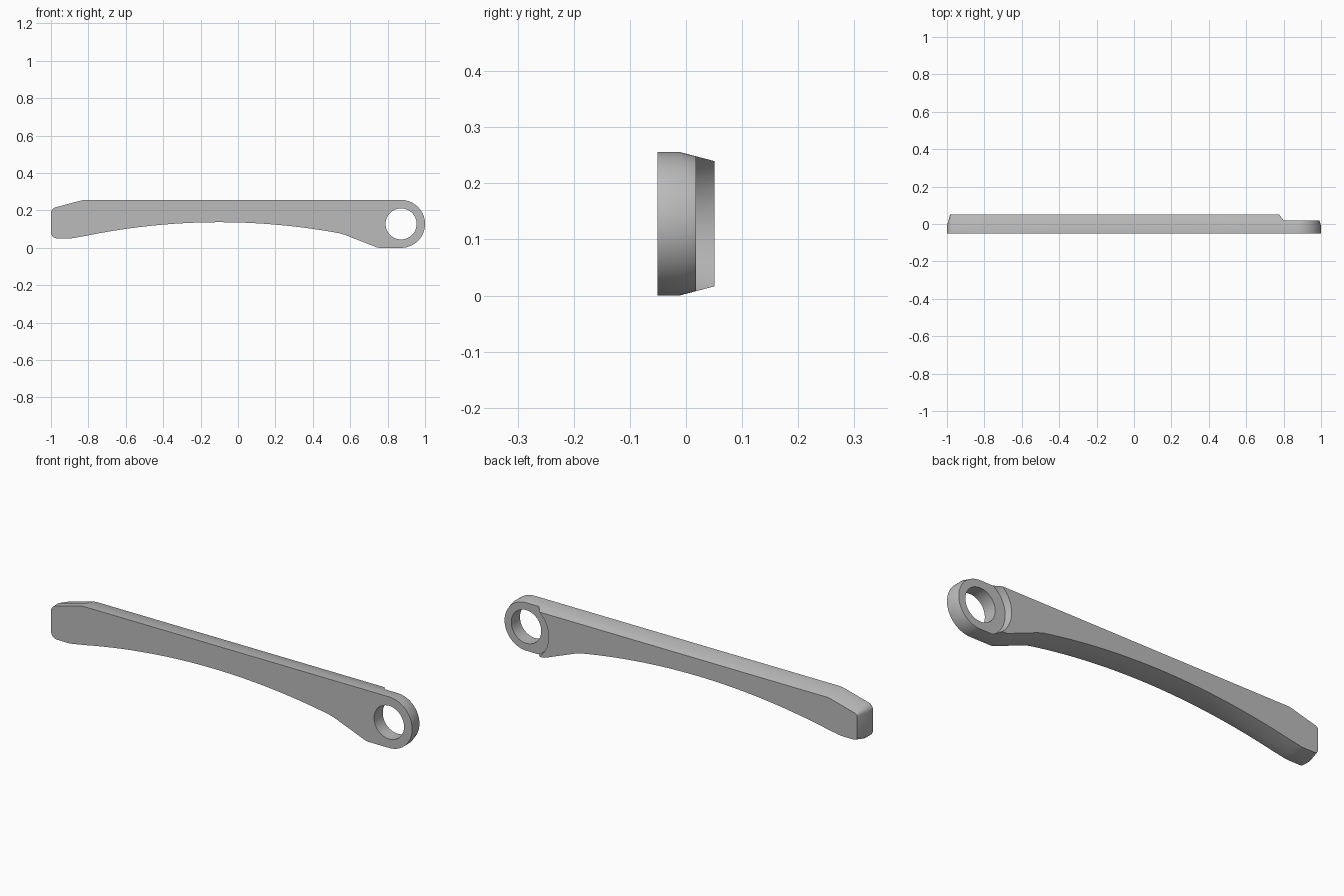
import bpy, bmesh
from math import sin, cos, pi, radians
from mathutils import Vector, Matrix

cube = bpy.data.objects.get("Cube")
if cube:
    bpy.data.objects.remove(cube)

steel = bpy.data.materials.new("satin grey")
steel.use_nodes = True
grey = (0.5, 0.5, 0.5, 1)
steel.diffuse_color = grey
steel.node_tree.nodes["Principled BSDF"].inputs["Base Color"].default_value = grey

FRONT, RIDGE, EYE_BACK, BACK = -0.051, -0.012, 0.018, 0.051
EYE = Vector((0.872, 0.128))


def arc(cx, cz, r, a0, a1, n):
    return [Vector((cx + r * cos(radians(a0 + (a1 - a0) * i / n)),
                    cz + r * sin(radians(a0 + (a1 - a0) * i / n)))) for i in range(n + 1)]


def inset(points, d):
    # Mitred inward offset of a counter-clockwise outline
    result = []
    for i, p in enumerate(points):
        a = (p - points[i - 1]).normalized()
        b = (points[(i + 1) % len(points)] - p).normalized()
        na, nb = Vector((-a.y, a.x)), Vector((-b.y, b.x))
        result.append(p + (na + nb) * d / (1 + na.dot(nb)))
    return result


def new_object(name, bm):
    bmesh.ops.recalc_face_normals(bm, faces=bm.faces)
    mesh = bpy.data.meshes.new(name)
    bm.to_mesh(mesh)
    bm.free()
    mesh.materials.append(steel)
    obj = bpy.data.objects.new(name, mesh)
    bpy.context.collection.objects.link(obj)
    return obj


def cutter(name, r_front, r_back, y0, y1):
    bm = bmesh.new()
    turn = Matrix.Translation((EYE.x, (y0 + y1) / 2, EYE.y)) @ Matrix.Rotation(-pi / 2, 4, 'X')
    bmesh.ops.create_cone(bm, cap_ends=True, segments=96, radius1=r_front,
                          radius2=r_back, depth=y1 - y0, matrix=turn)
    obj = new_object(name, bm)
    obj.hide_render = True
    return obj


# Side outline: blunt tip, bowed underside, round eye, straight top
outline = arc(-0.965, 0.085, 0.035, 180, 270, 8)
outline += [Vector(p) for p in ((-0.9, 0.05), (-0.88, 0.052), (-0.86, 0.056))]
for i in range(33):
    x = -0.82 + 1.36 * i / 32
    outline.append(Vector((x, 0.137 - (x + 0.1) ** 2 / 7)))
outline += [Vector(p) for p in ((0.575, 0.068), (0.735, 0.005), (0.748, 0.001), (0.76, 0))]
outline += arc(EYE.x, EYE.y, 0.128, -90, 90, 40)
outline += [Vector(p) for p in ((-0.82, 0.256), (-0.835, 0.254))]
outline += arc(-0.967, 0.185, 0.033, 106, 170, 6)

# Handle body: straight front rim, tapered rear half
bm = bmesh.new()
loops = []
for y, d in ((FRONT, 0), (RIDGE, 0), (BACK, 0.0165)):
    loops.append([bm.verts.new((p.x, y, p.y)) for p in inset(outline, d)])
for low, high in zip(loops, loops[1:]):
    for i in range(len(low)):
        bm.faces.new((low[i - 1], low[i], high[i], high[i - 1]))
bm.faces.new(loops[0])
bm.faces.new(loops[-1])
handle = new_object("handle", bm)

# Recess behind the eye, then the through hole
slope = 0.008 / (BACK - EYE_BACK)
top = BACK + 0.05
cutters = [cutter("eye_recess_cutter", 0.139, 0.139 + slope * (top - EYE_BACK), EYE_BACK, top),
           cutter("eye_hole_cutter", 0.083, 0.083, -0.2, 0.2)]
bpy.ops.object.select_all(action='DESELECT')
bpy.context.view_layer.objects.active = handle
handle.select_set(True)
for tool in cutters:
    mod = handle.modifiers.new(tool.name, 'BOOLEAN')
    mod.operation, mod.solver, mod.object = 'DIFFERENCE', 'EXACT', tool
    bpy.ops.object.modifier_apply(modifier=mod.name)
    bpy.data.objects.remove(tool)
bpy.ops.object.shade_smooth_by_angle(angle=radians(30))
